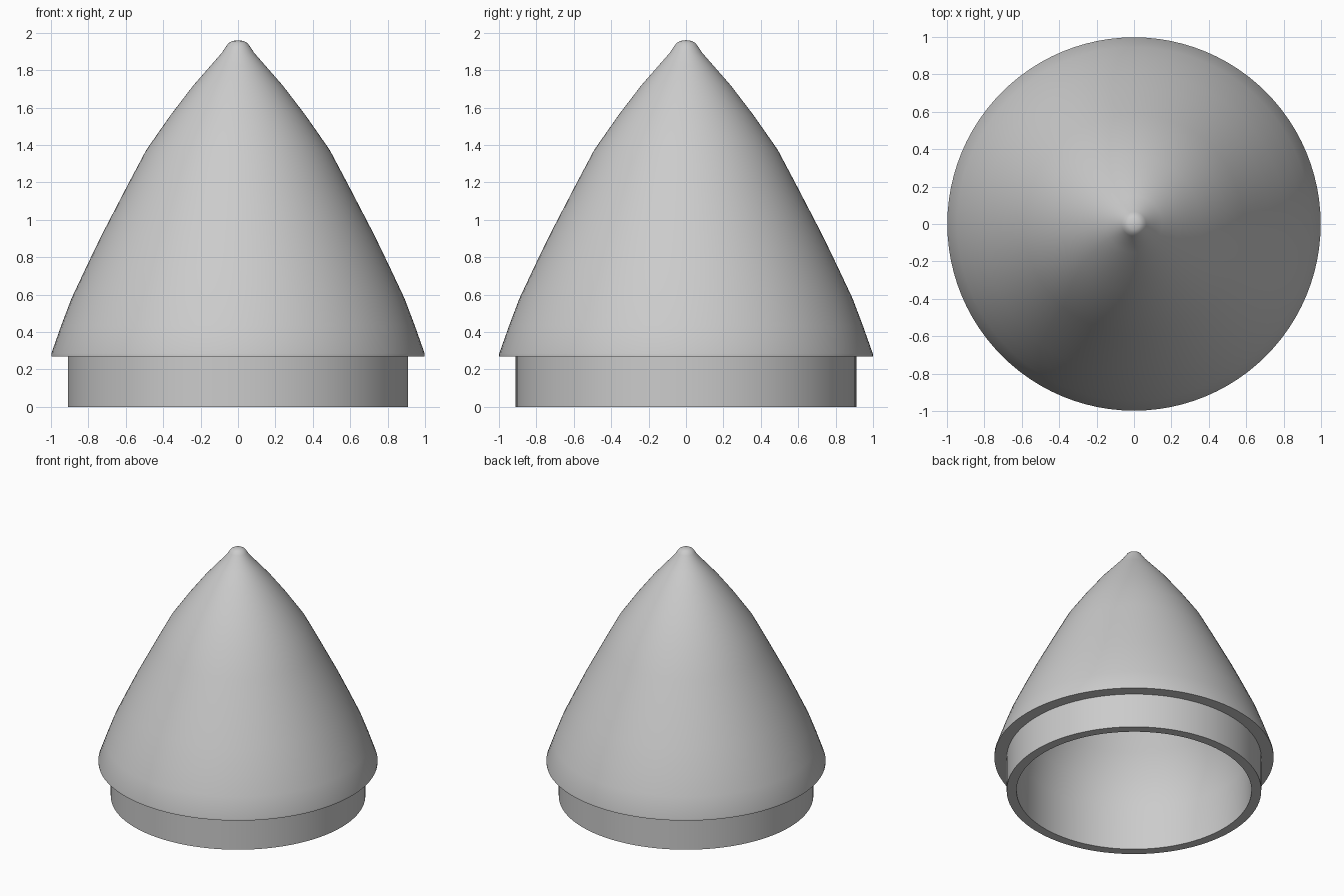
import bpy
import bmesh
import math

cube = bpy.data.objects.get("Cube")
if cube:
    bpy.data.objects.remove(cube, do_unlink=True)

SEGMENTS = 96

grey = bpy.data.materials.new("light_grey")
grey.use_nodes = True
colour = (0.6, 0.6, 0.6, 1)
grey.diffuse_color = colour
grey.node_tree.nodes["Principled BSDF"].inputs["Base Color"].default_value = colour


def lathe(name, profile, sharp=30):
    """Spin a (radius, height) profile around the z axis."""
    bm = bmesh.new()
    verts = [bm.verts.new((r, 0, z)) for r, z in profile]
    edges = [bm.edges.new(pair) for pair in zip(verts, verts[1:])]
    bmesh.ops.spin(bm, geom=verts + edges, cent=(0, 0, 0), axis=(0, 0, 1),
                   angle=math.tau, steps=SEGMENTS)
    bmesh.ops.remove_doubles(bm, verts=bm.verts, dist=0.0005)
    bmesh.ops.recalc_face_normals(bm, faces=bm.faces)
    mesh = bpy.data.meshes.new(name)
    bm.to_mesh(mesh)
    bm.free()
    mesh.materials.append(grey)
    obj = bpy.data.objects.new(name, mesh)
    bpy.context.collection.objects.link(obj)
    bpy.ops.object.select_all(action="DESELECT")
    obj.select_set(True)
    bpy.context.view_layer.objects.active = obj
    bpy.ops.object.shade_smooth_by_angle(angle=math.radians(sharp))
    return obj


# Outer skin, from the rounded tip down to the overhanging lip
outer = [(0, 1.96), (0.03, 1.956), (0.05, 1.945), (0.065, 1.925),
         (0.086, 1.893), (0.15, 1.82), (0.24, 1.717), (0.36, 1.56),
         (0.49, 1.374), (0.585, 1.195), (0.728, 0.92), (0.81, 0.75),
         (0.89, 0.58), (0.945, 0.435), (0.998, 0.285), (0.998, 0.27)]
# Insertion collar, then back up the hollow inside to a closed point
collar = [(0.91, 0.27), (0.91, 0), (0.84, 0), (0.84, 0.34)]
inner = [(0.81, 0.56), (0.73, 0.74), (0.65, 0.91), (0.51, 1.18),
         (0.42, 1.35), (0.29, 1.53), (0.17, 1.69), (0, 1.84)]

lathe("nose_cone_shell", outer + collar + inner)
